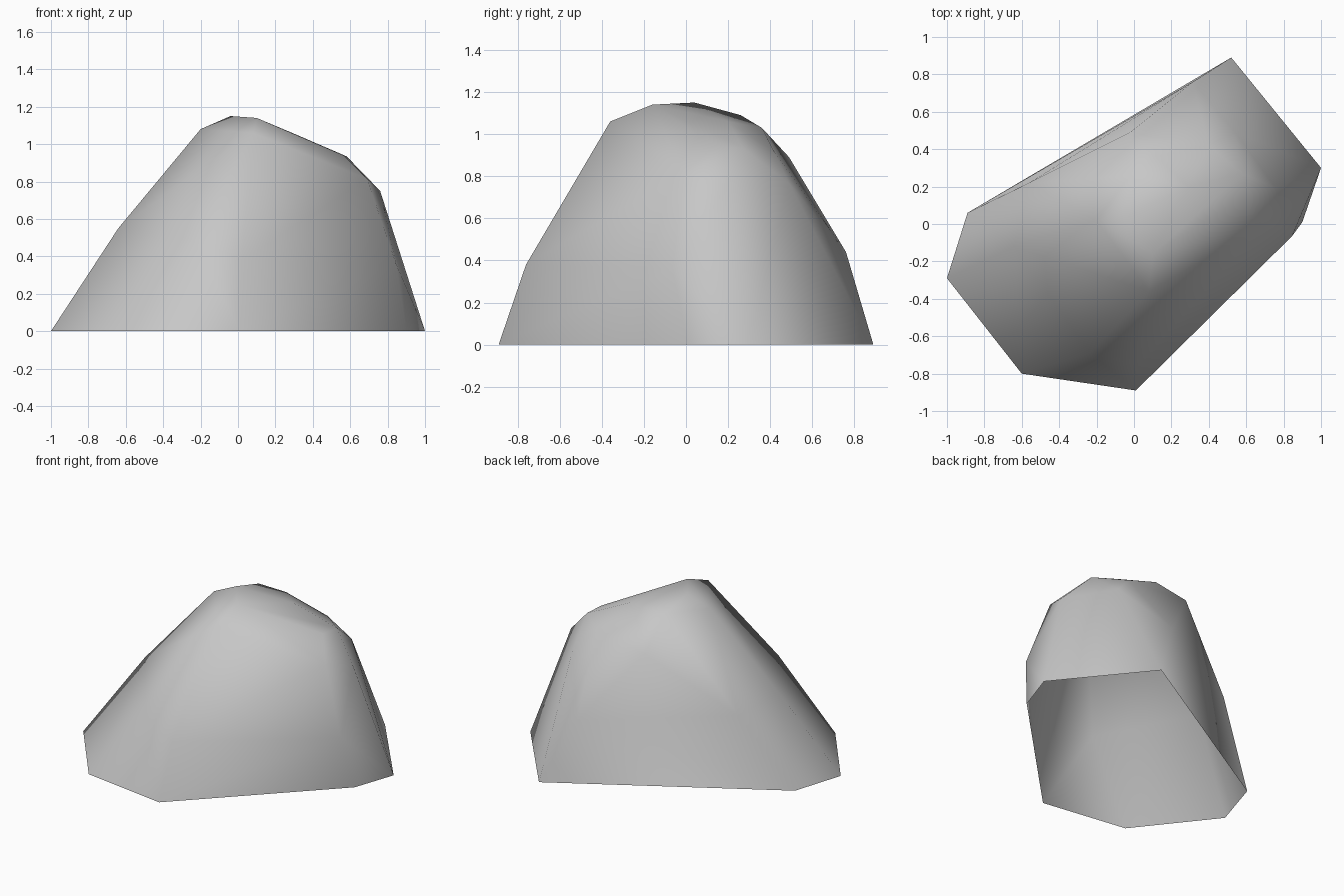
import bpy
import bmesh

# Remove the default object
default_cube = bpy.data.objects.get("Cube")
if default_cube:
    bpy.data.objects.remove(default_cube, do_unlink=True)


def flat_colour(name, colour):
    """Make one plain material with the same viewport and render colour."""
    material = bpy.data.materials.new(name)
    material.use_nodes = True
    material.diffuse_color = colour
    shader = material.node_tree.nodes["Principled BSDF"]
    shader.inputs["Base Color"].default_value = colour
    shader.inputs["Roughness"].default_value = 0.9
    return material


def open_hull(name, points, material):
    """Wrap a smooth convex skin around corner points, open underneath."""
    mesh = bpy.data.meshes.new(name)
    shape = bmesh.new()
    for point in points:
        shape.verts.new(point)
    hull = bmesh.ops.convex_hull(shape, input=shape.verts)
    unused = {item for item in hull["geom_interior"] + hull["geom_unused"]
              if isinstance(item, bmesh.types.BMVert)}
    bmesh.ops.delete(shape, geom=list(unused), context="VERTS")
    bmesh.ops.recalc_face_normals(shape, faces=shape.faces)
    # The shell has no underside
    underside = [face for face in shape.faces
                 if all(vert.co.z < 0.001 for vert in face.verts)]
    bmesh.ops.delete(shape, geom=underside, context="FACES")
    for face in shape.faces:
        face.smooth = True
    shape.to_mesh(mesh)
    shape.free()
    mesh.materials.append(material)
    shell = bpy.data.objects.new(name, mesh)
    bpy.context.scene.collection.objects.link(shell)


# Footprint of the boulder on the ground
footprint = [(-1, -.29), (-.6, -.8), (.01, -.89), (.9, .01),
             (1, .3), (.52, .89), (-.89, .06)]

# Corners where the steep flanks bend
flank = [(-.64, -.12, .55), (-.235, -.69, .49), (.02, -.76, .38),
         (.845, -.065, .36), (.315, .76, .44), (-.56, .22, .5)]

# Shoulder below the crown
shoulder = [(.76, .19, .75), (.69, -.01, .815), (.54, .49, .765),
            (.4, .42, .915), (-.02, .49, .89), (.565, .135, .94),
            (.58, .27, .935)]

# Rounded crown
crown = [(-.2, .02, 1.08), (-.04, .04, 1.15), (.1, -.16, 1.14),
         (.08, -.36, 1.06), (-.02, .26, 1.09), (.12, .36, 1.03),
         (.29, .2, 1.06)]

ground_ring = [(x, y, 0) for x, y in footprint]
stone_grey = flat_colour("stone grey", (.57, .57, .57, 1))
open_hull("boulder", ground_ring + flank + shoulder + crown, stone_grey)
